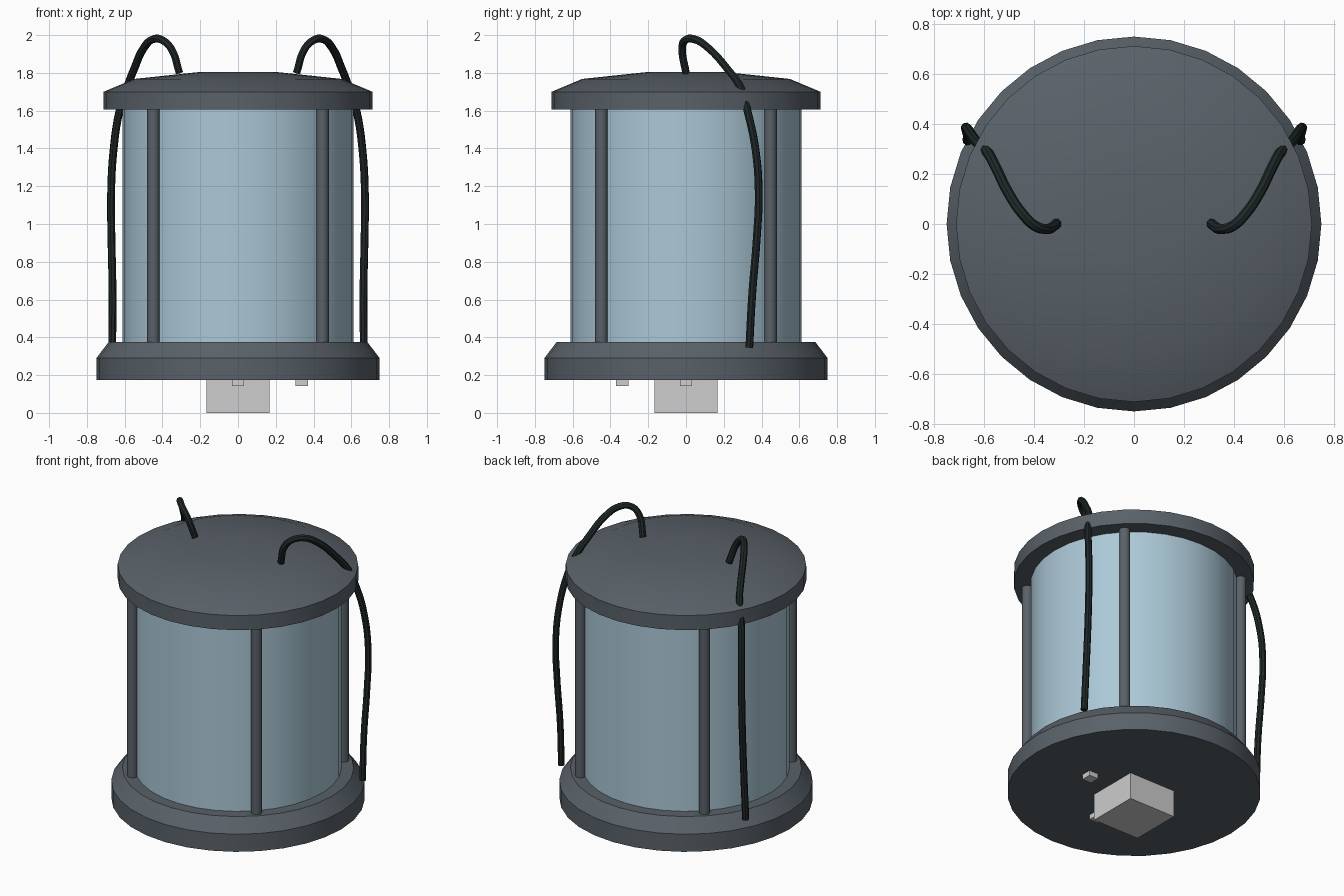
import bpy
import bmesh
import math
from mathutils import Matrix

if "Cube" in bpy.data.objects:
    bpy.data.objects.remove(bpy.data.objects["Cube"], do_unlink=True)


def material(name, rgb):
    mat = bpy.data.materials.new(name)
    mat.use_nodes = True
    colour = (*rgb, 1.0)
    mat.diffuse_color = colour
    mat.node_tree.nodes["Principled BSDF"].inputs["Base Color"].default_value = colour
    return mat


METAL = material("dark grey metal", (0.10, 0.12, 0.14))
GLASS = material("pale blue glass", (0.41, 0.58, 0.68))
CABLE = material("black cable", (0.014, 0.021, 0.021))
PLUG = material("light grey plug", (0.61, 0.61, 0.61))


def finish(obj, mat, smooth=True):
    obj.data.materials.append(mat)
    if smooth:
        bpy.ops.object.select_all(action='DESELECT')
        obj.select_set(True)
        bpy.context.view_layer.objects.active = obj
        bpy.ops.object.shade_smooth_by_angle(angle=math.radians(30))
    return obj


def from_bmesh(name, bm, mat, smooth=True):
    bmesh.ops.recalc_face_normals(bm, faces=bm.faces)
    mesh = bpy.data.meshes.new(name)
    bm.to_mesh(mesh)
    bm.free()
    obj = bpy.data.objects.new(name, mesh)
    bpy.context.collection.objects.link(obj)
    return finish(obj, mat, smooth)


def lathe(name, profile, mat, sides=32, at=(0, 0)):
    """Closed solid turned from (radius, height) points, bottom to top."""
    bm = bmesh.new()
    rings = []
    for r, z in profile:
        angles = [math.tau * i / sides for i in range(sides)]
        rings.append([bm.verts.new((at[0] + r * math.cos(a), at[1] + r * math.sin(a), z))
                      for a in angles])
    for low, high in zip(rings, rings[1:]):
        for i in range(sides):
            j = (i + 1) % sides
            bm.faces.new((low[i], low[j], high[j], high[i]))
    bm.faces.new(rings[0][::-1])
    bm.faces.new(rings[-1])
    return from_bmesh(name, bm, mat)


def box(name, x, y, width, bottom, top):
    bm = bmesh.new()
    size = Matrix.Diagonal((width, width, top - bottom, 1))
    bmesh.ops.create_cube(bm, size=1, matrix=Matrix.Translation((x, y, (bottom + top) / 2)) @ size)
    return from_bmesh(name, bm, PLUG, smooth=False)


def cable(name, points, side):
    curve = bpy.data.curves.new(name, 'CURVE')
    curve.dimensions = '3D'
    curve.bevel_depth = 0.021
    curve.bevel_resolution = 2
    curve.use_fill_caps = True
    curve.resolution_u = 5
    spline = curve.splines.new('BEZIER')
    spline.bezier_points.add(len(points) - 1)
    for bp, (x, y, z) in zip(spline.bezier_points, points):
        bp.co = (side * x, y, z)
        bp.handle_left_type = bp.handle_right_type = 'AUTO'
    obj = bpy.data.objects.new(name, curve)
    bpy.context.collection.objects.link(obj)
    bpy.ops.object.select_all(action='DESELECT')
    obj.select_set(True)
    bpy.context.view_layer.objects.active = obj
    bpy.ops.object.convert(target='MESH')
    return finish(bpy.context.object, CABLE)


# Body: base, glass drum and shallow domed cap
lathe("base", [(0.75, 0.175), (0.75, 0.29), (0.685, 0.375)], METAL)
lathe("glass_drum", [(0.612, 0.37), (0.612, 1.605)], GLASS)
lathe("cap", [(0.712, 1.605), (0.712, 1.70), (0.55, 1.768), (0.2, 1.805)], METAL)

# Four posts around the glass
for x_name, sx in (("left", 1), ("right", -1)):
    for y_name, sy in (("front", -1), ("back", 1)):
        lathe(f"{y_name}_{x_name}_post", [(0.033, 0.37), (0.033, 1.61)],
              METAL, sides=16, at=(0.448 * sx, 0.448 * sy))

# Cables loop over the cap, pass through its rim and hang beside the glass
path = [(0.31, 0, 1.80), (0.355, -0.02, 1.93), (0.4, -0.005, 1.973),
        (0.45, 0.045, 1.978), (0.5, 0.12, 1.93), (0.55, 0.22, 1.82),
        (0.585, 0.285, 1.73), (0.627, 0.325, 1.6), (0.66, 0.37, 1.38),
        (0.672, 0.385, 1.15), (0.67, 0.375, 0.93), (0.664, 0.35, 0.62),
        (0.666, 0.335, 0.345)]
for name, side in (("left_cable", 1), ("right_cable", -1)):
    cable(name, path, side)

# Plug and two pins under the base
box("plug", 0, 0, 0.335, 0, 0.18)
box("side_pin", 0.338, 0, 0.066, 0.143, 0.18)
box("front_pin", 0, -0.338, 0.066, 0.143, 0.18)
